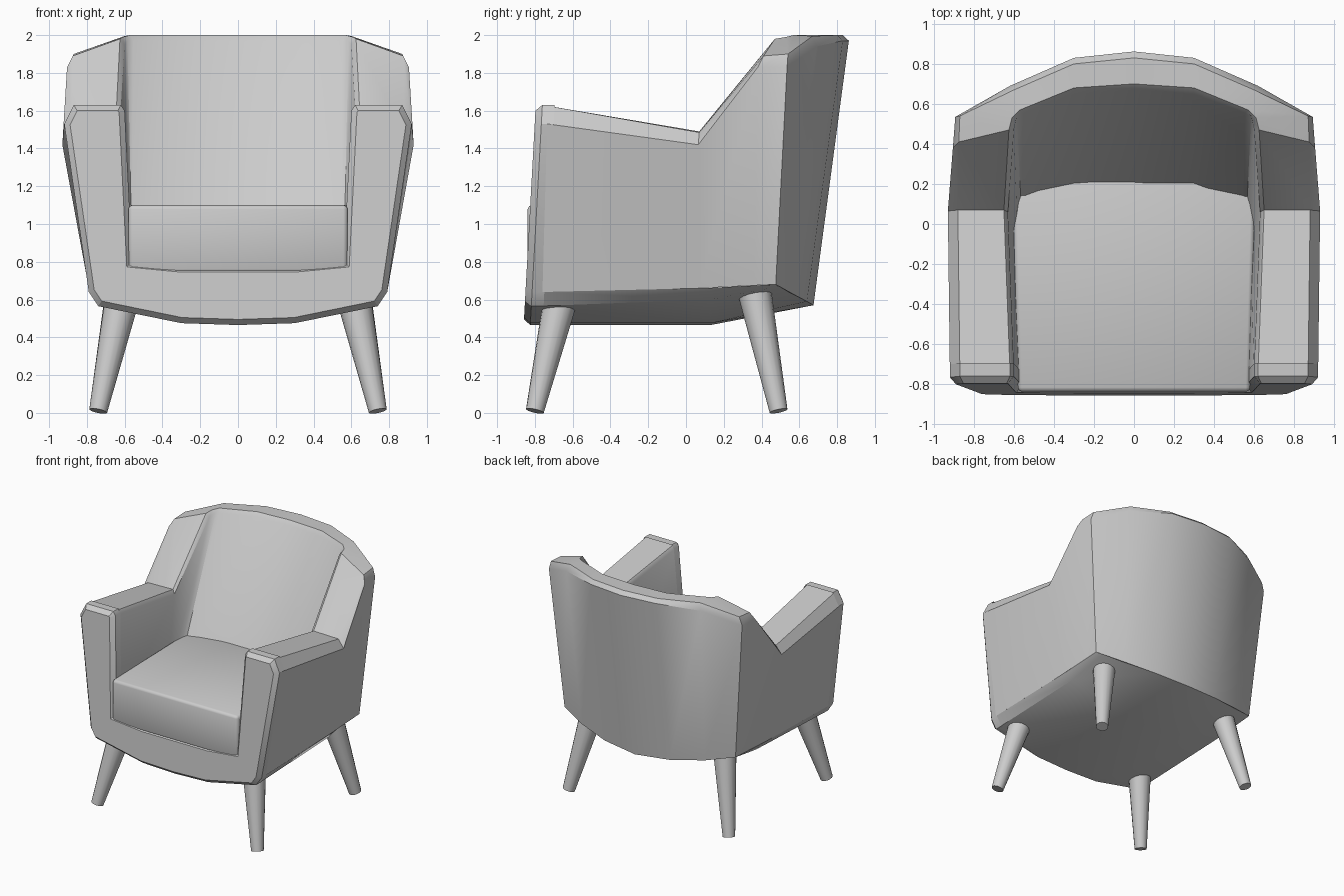
import bpy, bmesh
from math import radians
from mathutils import Vector

if "Cube" in bpy.data.objects:
    bpy.data.objects.remove(bpy.data.objects["Cube"])


def finish(name, bm, angle=32):
    bmesh.ops.recalc_face_normals(bm, faces=bm.faces)
    mesh = bpy.data.meshes.new(name)
    bm.to_mesh(mesh)
    bm.free()
    ob = bpy.data.objects.new(name, mesh)
    bpy.context.collection.objects.link(ob)
    bpy.ops.object.select_all(action='DESELECT')
    ob.select_set(True)
    bpy.context.view_layer.objects.active = ob
    bpy.ops.object.shade_smooth_by_angle(angle=radians(angle))
    return ob


def loft(name, rings):
    """Skin a row of closed cross-sections and cap both ends."""
    bm = bmesh.new()
    vs = [[bm.verts.new(p) for p in r] for r in rings]
    n = len(rings[0])
    for a, b in zip(vs, vs[1:]):
        for i in range(n):
            j = (i + 1) % n
            bm.faces.new((a[i], a[j], b[j], b[i]))
    bm.faces.new(vs[0])
    bm.faces.new(vs[-1][::-1])
    return finish(name, bm)


def flip(p):
    return (-p[0], *p[1:])


# Arms and back: one cross-section swept round from arm to back centre.
# Each: outer bottom, outer top, top outer, top inner, inner top, inner bottom
half = [
    [(.79, -.76, .64), (.92, -.735, 1.53), (.87, -.73, 1.625), (.62, -.73, 1.625), (.60, -.73, 1.60), (.56, -.76, .80)],
    [(.79, .07, .66), (.93, .065, 1.42), (.88, .07, 1.485), (.65, .07, 1.49), (.63, .06, 1.46), (.58, -.10, .80)],
    [(.79, .36, .675), (.905, .38, 1.83), (.875, .41, 1.89), (.625, .47, 1.98), (.60, .475, 1.95), (.57, -.03, .80)],
    [(.79, .475, .68), (.893, .535, 1.83), (.87, .54, 1.90), (.61, .53, 1.99), (.585, .54, 1.97), (.56, 0, .80)],
    [(.57, .565, .63), (.62, .69, 1.94), (.60, .67, 1.995), (.57, .57, 2.0), (.555, .555, 1.97), (.54, 0, .80)],
    [(.30, .64, .59), (.30, .83, 1.97), (.30, .80, 2.0), (.30, .68, 2.0), (.30, .65, 1.97), (.30, .05, .80)],
]
middle = [(0, .675, .57), (0, .862, 1.97), (0, .83, 2.0), (0, .70, 2.0), (0, .67, 1.97), (0, .05, .80)]
loft("arms_and_back", half + [middle] + [[flip(p) for p in r] for r in half[::-1]])

# Underside with a shallow belly
belly = [
    [(.79, -.79, .64), (.74, -.79, .565), (.30, -.79, .475), (0, -.79, .465)],
    [(.79, .13, .662), (.74, .13, .60), (.30, .13, .475), (0, .13, .465)],
    [(.79, .475, .68), (.74, .495, .67), (.30, .64, .59), (0, .675, .57)],
]
loft("underside", [r + [flip(p) for p in r[-2::-1]] for r in belly])

# U-shaped front panel, leaning back slightly, with a bevelled rim
u = [(.30, .475), (.74, .565), (.79, .64), (.92, 1.53), (.87, 1.63),
     (.62, 1.63), (.60, 1.60), (.56, .80), (.30, .775)]
outline = u + [flip(p) for p in u[::-1]]
outline.append((0, .465))


def panel_y(z, d):
    return -.852 + .055 * (z - .6) + d


bm = bmesh.new()
rear = [bm.verts.new((x, panel_y(z, .10), z)) for x, z in outline]
fore = [bm.verts.new((x, panel_y(z, .035), z)) for x, z in outline]
for i in range(len(outline)):
    j = (i + 1) % len(outline)
    bm.faces.new((rear[i], rear[j], fore[j], fore[i]))
face = bm.faces.new(fore)
bm.normal_update()
bmesh.ops.inset_individual(bm, faces=[face], thickness=.03, use_even_offset=True)
for v in face.verts:
    v.co.y -= .035
finish("front_panel", bm)

# Seat cushion with softened edges
bm = bmesh.new()
bmesh.ops.create_cube(bm, size=1)
for v in bm.verts:
    front = v.co.y < 0
    v.co.x *= 1.16 if front else 1.22
    v.co.z = 1.10 if v.co.z > 0 else .74
    v.co.y = -.838 if front else .30
bmesh.ops.bevel(bm, geom=bm.edges[:], offset=.022, segments=2, profile=.5, affect='EDGES')
finish("seat_cushion", bm, 50)


# Splayed tapered legs
def leg(name, foot, top):
    foot, top = Vector(foot), Vector(top)
    axis = top - foot
    bm = bmesh.new()
    bmesh.ops.create_cone(bm, cap_ends=True, segments=16, radius1=.048,
                          radius2=.092, depth=axis.length)
    rot = axis.to_track_quat('Z', 'Y')
    for v in bm.verts:
        v.co = rot @ v.co + (foot + top) / 2
    finish(name, bm, 40)


for side, s in (("left", -1), ("right", 1)):
    leg(f"front_leg_{side}", (s * .74, -.80, .01), (s * .61, -.66, .62))
    leg(f"back_leg_{side}", (s * .74, .49, .01), (s * .605, .355, .68))
